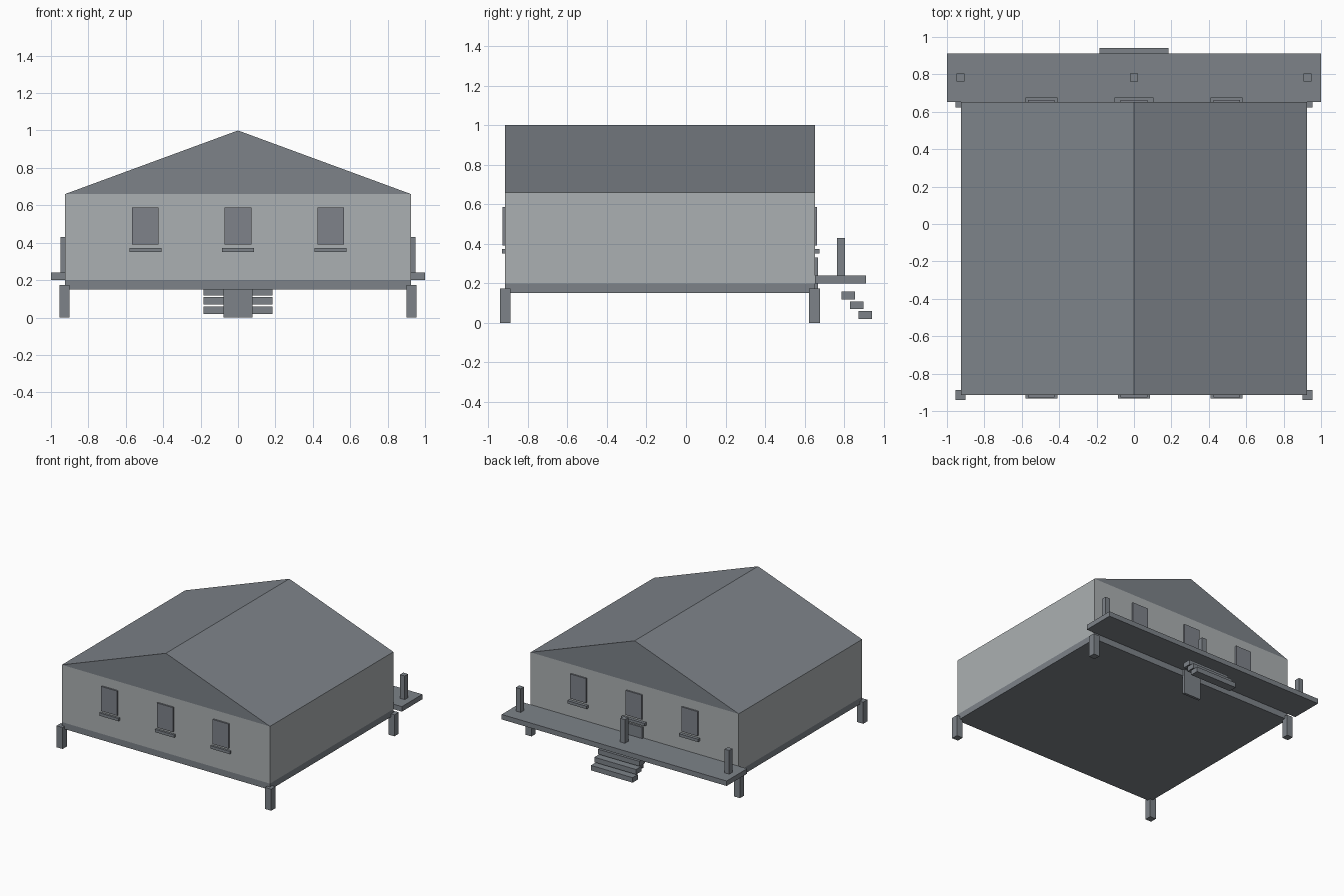
import bpy

cube = bpy.data.objects.get("Cube")
if cube:
    bpy.data.objects.remove(cube, do_unlink=True)


def material(name, rgb):
    m = bpy.data.materials.new(name)
    m.use_nodes = True
    color = (*rgb, 1)
    m.diffuse_color = color
    m.node_tree.nodes["Principled BSDF"].inputs["Base Color"].default_value = color
    return m


WALL = material("light grey walls", (0.41, 0.435, 0.445))
SLATE = material("slate grey", (0.205, 0.226, 0.25))
GLASS = material("window grey", (0.21, 0.225, 0.255))


def mesh_object(name, verts, faces, mat):
    me = bpy.data.meshes.new(name)
    me.from_pydata(verts, [], faces)
    me.materials.append(mat)
    ob = bpy.data.objects.new(name, me)
    bpy.context.collection.objects.link(ob)
    return ob


def prism(name, profile, y0, y1, mat):
    """Extrude an (x, z) outline, listed counter-clockwise from the front, along y."""
    n = len(profile)
    verts = [(x, y, z) for y in (y0, y1) for x, z in profile]
    faces = [tuple(range(n)), tuple(reversed(range(n, 2 * n)))]
    faces += [(i, i + n, (i + 1) % n + n, (i + 1) % n) for i in range(n)]
    return mesh_object(name, verts, faces, mat)


def box(name, xs, ys, zs, mat):
    (a, b), (c, d) = xs, zs
    return prism(name, [(a, c), (b, c), (b, d), (a, d)], *ys, mat)


def span(center, width):
    return center - width / 2, center + width / 2


# House body
W, FRONT, BACK = 0.925, -0.915, 0.652
box("floor_slab", (-W, W), (FRONT, BACK), (0.15, 0.20), SLATE)
box("walls", (-W, W), (FRONT, BACK), (0.20, 0.66), WALL)
prism("gable_roof", [(-W, 0.66), (W, 0.66), (0, 1.0)], FRONT, BACK, SLATE)

# Corner stilts
for side, x in (("right", -0.927), ("left", 0.927)):
    for end, y in (("front", -0.914), ("back", 0.65)):
        box(f"{end}_{side}_stilt", span(x, 0.054), span(y, 0.054), (0, 0.173), SLATE)

# Windows and sills on both gable walls
for end, wall, out in (("front", FRONT, -1), ("back", BACK, 1)):
    for side, x in (("right", -0.495), ("middle", 0), ("left", 0.495)):
        wide = 0.21 if (end, side) == ("back", "middle") else 0.17
        reach = 0.013 if out < 0 else 0.012
        box(f"{end}_{side}_window", span(x, 0.142),
            sorted((wall, wall + out * reach)), (0.39, 0.587), GLASS)
        box(f"{end}_{side}_sill", span(x, wide),
            sorted((wall, wall + out * (0.017 if out < 0 else 0.024))),
            (0.35, 0.373), SLATE)

# Back door panel, reaching down to the ground
box("door", span(0, 0.154), (BACK - 0.005, 0.667), (0, 0.33), SLATE)

# Porch deck and posts
box("porch_deck", (-1, 1), (BACK, 0.912), (0.20, 0.24), SLATE)
for side, x in (("right", -0.927), ("middle", 0), ("left", 0.927)):
    box(f"{side}_porch_post", span(x, 0.042), span(0.784, 0.042), (0.24, 0.43), SLATE)

# Porch steps
for i in range(3):
    box(f"step_{i + 1}", span(0, 0.37), span(0.908 - 0.0435 * i, 0.068),
        span(0.04 + 0.049 * i, 0.04), SLATE)
